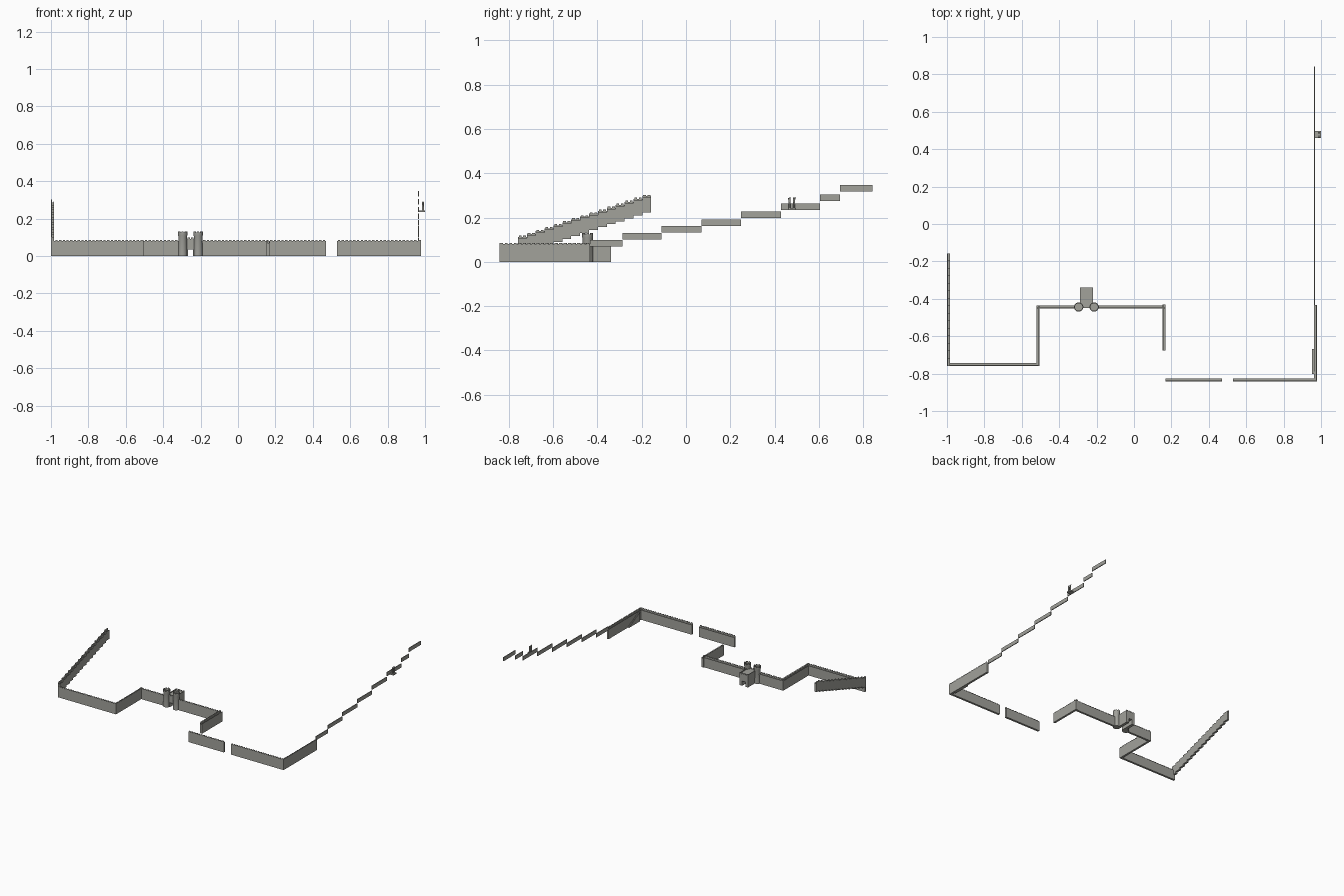
import bpy, bmesh, math
from mathutils import Vector, Matrix

if "Cube" in bpy.data.objects:
    bpy.data.objects.remove(bpy.data.objects["Cube"])

stone = bpy.data.materials.new("stone")
stone.diffuse_color = (0.36, 0.36, 0.33, 1)
stone.use_nodes = True
stone.node_tree.nodes["Principled BSDF"].inputs["Base Color"].default_value = stone.diffuse_color


def box(bm, x0, x1, y0, y1, z0, z1):
    m = Matrix.Translation(((x0 + x1) / 2, (y0 + y1) / 2, (z0 + z1) / 2)) @ \
        Matrix.Diagonal((abs(x1 - x0), abs(y1 - y0), abs(z1 - z0), 1))
    bmesh.ops.create_cube(bm, size=1, matrix=m)


def finish(name, bm, smooth=False):
    me = bpy.data.meshes.new(name)
    bmesh.ops.recalc_face_normals(bm, faces=bm.faces)
    bm.to_mesh(me)
    bm.free()
    ob = bpy.data.objects.new(name, me)
    bpy.context.collection.objects.link(ob)
    me.materials.append(stone)
    if smooth:
        bpy.context.view_layer.objects.active = ob
        ob.select_set(True)
        bpy.ops.object.shade_smooth_by_angle()
        ob.select_set(False)
    return ob


def wall_section(bm, a, b, z0, top, t=0.016, pitch=0.02):
    """Wall from a to b, battlements on the right-hand (outer) side."""
    part = bmesh.new()
    d = Vector(b) - Vector(a)
    L = d.length
    h = t / 2
    box(part, 0, L, -h, h, z0, top - 0.016)                        # body
    box(part, 0, L, -h, -h + 0.005, top - 0.016, top - 0.006)      # outer parapet
    box(part, 0, L, h - 0.003, h, top - 0.016, top - 0.011)        # inner rail
    n = max(1, round(L / pitch))
    for i in range(n):                                             # merlons
        u = (i + 0.5) * L / n
        box(part, u - 0.006, u + 0.006, -h, -h + 0.005, top - 0.006, top)
    part.transform(Matrix.Translation((a[0], a[1], 0)) @
                   Matrix.Rotation(math.atan2(d.y, d.x), 4, 'Z'))
    tmp = bpy.data.meshes.new("tmp")
    part.to_mesh(tmp)
    part.free()
    bm.from_mesh(tmp)
    bpy.data.meshes.remove(tmp)


# Straight ground-level walls
for name, a, b in [
    ("west_front_wall", (-1.0, -0.752), (-0.506, -0.752)),
    ("west_return_wall", (-0.514, -0.759), (-0.514, -0.436)),
    ("gate_wall_left", (-0.522, -0.444), (-0.28, -0.444)),
    ("gate_wall_right", (-0.23, -0.444), (0.168, -0.444)),
    ("east_return_wall", (0.16, -0.43), (0.16, -0.677)),
    ("front_wall_left", (0.168, -0.835), (0.47, -0.835)),
    ("front_wall_right", (0.53, -0.835), (0.978, -0.835)),
    ("east_wall", (0.97, -0.843), (0.97, -0.434)),
]:
    bm = bmesh.new()
    wall_section(bm, a, b, 0, 0.086)
    finish(name, bm)

# West wall climbing the slope in short steps
bm = bmesh.new()
N, y0, y1 = 15, -0.759, -0.157
s = (y1 - y0) / N
for i in range(N):
    z = 0.038 + i * 0.0132
    wall_section(bm, (-0.992, y0 + (i + 1) * s), (-0.992, y0 + i * s), z, z + 0.08)
finish("west_stepped_wall", bm)

# Thin stepped wall up the east side
edges = [-0.434, -0.286, -0.11, 0.07, 0.248, 0.428, 0.605, 0.695, 0.843]
bases = [0.07, 0.101, 0.132, 0.163, 0.199, 0.234, 0.275, 0.318]
bm = bmesh.new()
for i, z in enumerate(bases):
    box(bm, 0.962, 0.968, edges[i], edges[i + 1], z, z + 0.029)
finish("east_thin_wall", bm)

# Stairs against the inside of the east wall
bm = bmesh.new()
for i in range(10):
    y = -0.803 + i * 0.0135
    box(bm, 0.952, 0.963, y, y + 0.0135, 0, 0.007 * (10 - i))
finish("inner_stairs", bm)

# Gatehouse with an open passage
bm = bmesh.new()
box(bm, -0.29, -0.267, -0.45, -0.339, 0, 0.09)
box(bm, -0.24, -0.218, -0.45, -0.339, 0, 0.09)
box(bm, -0.267, -0.24, -0.45, -0.339, 0.036, 0.09)
for x in (-0.29, -0.222):
    box(bm, x, x + 0.004, -0.45, -0.339, 0.09, 0.096)
for i in range(4):
    x = -0.29 + i * 0.0197
    for y in (-0.45, -0.343):
        box(bm, x, x + 0.0125, y, y + 0.004, 0.09, 0.098)
finish("gatehouse", bm)


# Round towers with crowns of merlons
def tower(name, x, y, z0, z1, r, sides=20, merlons=8):
    bm = bmesh.new()
    h = z1 - z0
    prof = [(r * 0.97, 0), (r * 0.92, h * 0.8), (r, h * 0.85), (r, h * 0.95),
            (r * 0.8, h * 0.95), (r * 0.8, h * 0.88)]
    rings = [[bm.verts.new((q * math.cos(2 * math.pi * k / sides),
                            q * math.sin(2 * math.pi * k / sides), zz))
              for k in range(sides)] for q, zz in prof]
    for A, B in zip(rings, rings[1:]):
        for k in range(sides):
            bm.faces.new((A[k], A[(k + 1) % sides], B[(k + 1) % sides], B[k]))
    bm.faces.new(rings[0][::-1])
    bm.faces.new(rings[-1])
    for k in range(merlons):
        m = Matrix.Rotation(2 * math.pi * k / merlons, 4, 'Z') @ \
            Matrix.Translation((r * 0.89, 0, h * 0.97)) @ \
            Matrix.Diagonal((r * 0.2, r * 0.42, h * 0.06, 1))
        bmesh.ops.create_cube(bm, size=1, matrix=m)
    bm.transform(Matrix.Translation((x, y, z0)))
    finish(name, bm, True)


for side, x in (("left", -0.296), ("right", -0.213)):
    tower("gate_tower_" + side, x, -0.444, 0, 0.131, 0.025)

# Small upper gate on the thin wall
bm = bmesh.new()
box(bm, 0.966, 1.0, 0.461, 0.497, 0.235, 0.244)
finish("upper_gate_base", bm)
for side, y in (("front", 0.467), ("back", 0.488)):
    tower("upper_gate_post_" + side, 0.989, y, 0.235, 0.292, 0.0055, 12, 6)
